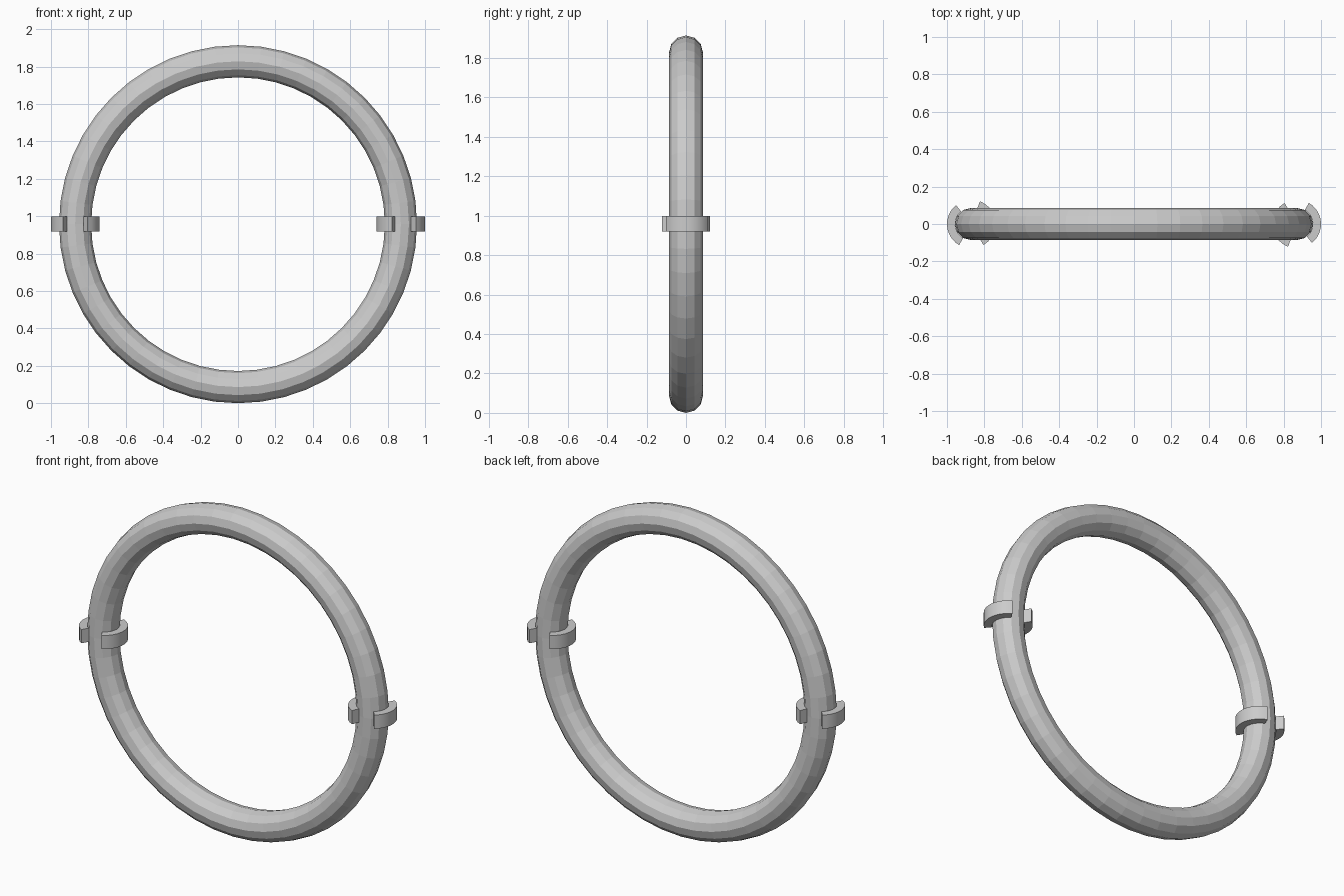
import bpy, bmesh
from math import sin, cos, pi, radians

if "Cube" in bpy.data.objects:
    bpy.data.objects.remove(bpy.data.objects["Cube"])

R, r = 0.871, 0.086       # ring radius, tube radius
CZ = R + r                # ring centre height

# Upright tubular ring
bpy.ops.mesh.primitive_torus_add(major_radius=R, minor_radius=r, major_segments=48,
                                 minor_segments=12, location=(0, 0, CZ),
                                 rotation=(pi / 2, 0, 0))
bpy.context.object.name = "ring"


def clamp_jaw(name, side, a0, a1, steps=10, r_in=0.086, r_out=0.13, height=0.08):
    """Curved band segment wrapped round the tube, from angle a0 to a1."""
    bm = bmesh.new()
    angles = [radians(a0 + (a1 - a0) * i / steps) for i in range(steps + 1)]
    rows = []
    for a in angles:
        c, s = cos(a), sin(a)
        rows.append([bm.verts.new((rad * c, rad * s, z)) for rad, z in
                     ((r_in, -height / 2), (r_out, -height / 2),
                      (r_out, height / 2), (r_in, height / 2))])
    for p, q in zip(rows, rows[1:]):
        for k in range(4):
            n = (k + 1) % 4
            bm.faces.new((p[k], p[n], q[n], q[k]))
    bm.faces.new(rows[0])
    bm.faces.new(rows[-1])
    bmesh.ops.recalc_face_normals(bm, faces=bm.faces)
    me = bpy.data.meshes.new(name)
    bm.to_mesh(me)
    bm.free()
    ob = bpy.data.objects.new(name, me)
    bpy.context.collection.objects.link(ob)
    ob.location = (side * (1 - r_out), 0, CZ + 0.002)
    ob.rotation_euler.z = 0 if side > 0 else pi
    bpy.ops.object.select_all(action='DESELECT')
    ob.select_set(True)
    bpy.context.view_layer.objects.active = ob
    bpy.ops.object.shade_smooth_by_angle(angle=radians(30))


# Two-jaw clamps on both sides, the left one turned half round
for label, side in (("right", 1), ("left", -1)):
    clamp_jaw(label + "_clamp_outer_jaw", side, -51, 60)
    clamp_jaw(label + "_clamp_inner_jaw", side, 120, 249)
